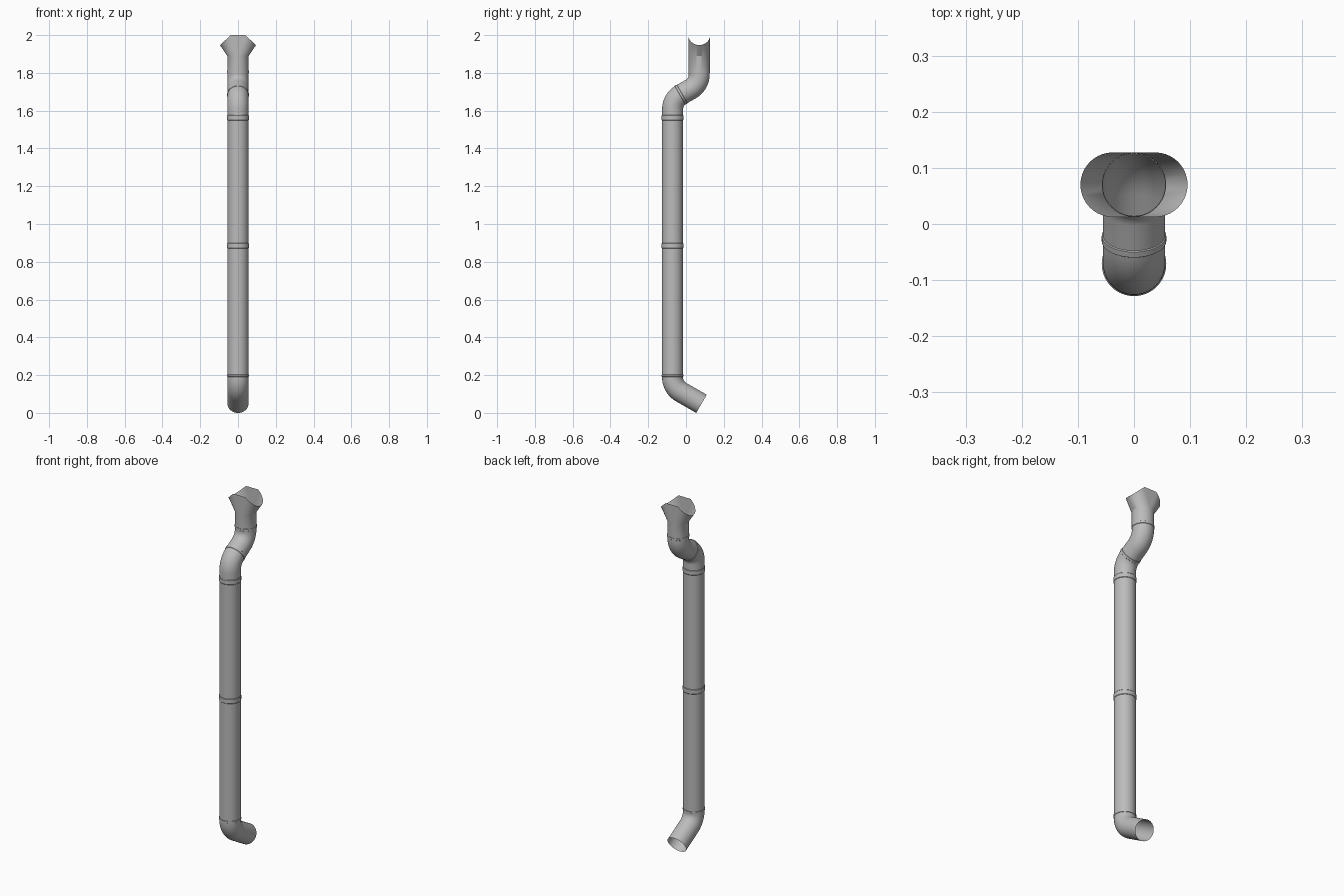
import bpy, bmesh
from math import sin, cos, pi, radians, tan

cube = bpy.data.objects.get("Cube")
if cube:
    bpy.data.objects.remove(cube)

metal = bpy.data.materials.new("galvanised_grey")
grey = (0.5, 0.5, 0.5, 1)
metal.diffuse_color = grey
metal.use_nodes = True
metal.node_tree.nodes["Principled BSDF"].inputs["Base Color"].default_value = grey

R = 0.0555          # pipe radius
COLLAR = 0.0575     # collar and hopper radius
FRONT, BACK = -0.071, 0.07   # y of the main run and of the outlet
BEND = 0.09         # bend radius
SLANT = radians(60)
T = BEND * tan(SLANT / 2)    # tangent length of a bend
SEG = 40

# Duplicated angles at both y extremes let the hopper widen into an oval
ANGLES = [(s, -pi / 2 + k * pi + pi * i / (SEG // 2))
          for k, s in enumerate((1, -1)) for i in range(SEG // 2 + 1)]


def ring(y, z, tilt=0, r=R):
    return [(r * cos(a), y + r * sin(a) * cos(tilt), z - r * sin(a) * sin(tilt))
            for s, a in ANGLES]


def loft(name, rings):
    bm = bmesh.new()
    rows = [[bm.verts.new(p) for p in pts] for pts in rings]
    n = len(ANGLES)
    for low, high in zip(rows, rows[1:]):
        for i in range(n):
            j = (i + 1) % n
            bm.faces.new((low[i], low[j], high[j], high[i]))
    bmesh.ops.remove_doubles(bm, verts=bm.verts, dist=0.00001)
    mesh = bpy.data.meshes.new(name)
    bm.to_mesh(mesh)
    bm.free()
    mesh.materials.append(metal)
    ob = bpy.data.objects.new(name, mesh)
    bpy.context.collection.objects.link(ob)
    bpy.ops.object.select_all(action='DESELECT')
    ob.select_set(True)
    bpy.context.view_layer.objects.active = ob
    bpy.ops.object.shade_smooth_by_angle(angle=radians(30))
    return ob


def bend(y, z, t0, t1, steps=10):
    """Rings round a bend whose two centre lines meet at (y, z)."""
    py, pz = y - T * sin(t0), z - T * cos(t0)
    side = 1 if t1 > t0 else -1
    cy, cz = py + side * BEND * cos(t0), pz - side * BEND * sin(t0)
    out = []
    for i in range(steps + 1):
        t = t0 + (t1 - t0) * i / steps
        out.append(ring(cy - side * BEND * cos(t), cz + side * BEND * sin(t), t))
    return out


def collar(name, y, z, tilt, height):
    profile = ((-0.5, R), (-0.4, COLLAR), (0.4, COLLAR), (0.5, R))
    loft(name, [ring(y + k * height * sin(tilt), z + k * height * cos(tilt), tilt, r)
                for k, r in profile])


# Corner heights of the three bends
SHOE, LOWER = 0.136, 1.659
UPPER = LOWER + (BACK - FRONT) / tan(SLANT)
joint = (FRONT + T * sin(SLANT), LOWER + T * cos(SLANT))

# Open shoe at the foot
loft("outlet_shoe", [ring(0.082, 0.048, -SLANT)] + bend(FRONT, SHOE, -SLANT, 0)
     + [ring(FRONT, 0.2)])

# Straight lengths
loft("lower_pipe", [ring(FRONT, 0.2), ring(FRONT, 0.88)])
loft("upper_pipe", [ring(FRONT, 0.88), ring(FRONT, 1.55)])

# Offset made of two elbows
loft("lower_elbow", [ring(FRONT, 1.55)] + bend(FRONT, LOWER, 0, SLANT))
loft("upper_elbow", [ring(*joint, SLANT)] + bend(BACK, UPPER, SLANT, 0)
     + [ring(BACK, 1.805)])

# Hopper flaring sideways to an oval rim, scooped to fit a half-round gutter
rim = [(s * 0.038 + COLLAR * cos(a), BACK + COLLAR * sin(a), 2 - 0.053 * abs(cos(a)))
       for s, a in ANGLES]
loft("gutter_hopper", [ring(BACK, 1.805, 0, 0.0565), ring(BACK, 1.89, 0, 0.0565), rim])

# Collars over the joints
collar("shoe_collar", FRONT, 0.197, 0, 0.012)
collar("middle_collar", FRONT, 0.885, 0, 0.028)
collar("lower_elbow_collar", FRONT, 1.562, 0, 0.028)
collar("offset_collar", *joint, SLANT, 0.014)
collar("hopper_collar", BACK, 1.806, 0, 0.014)
